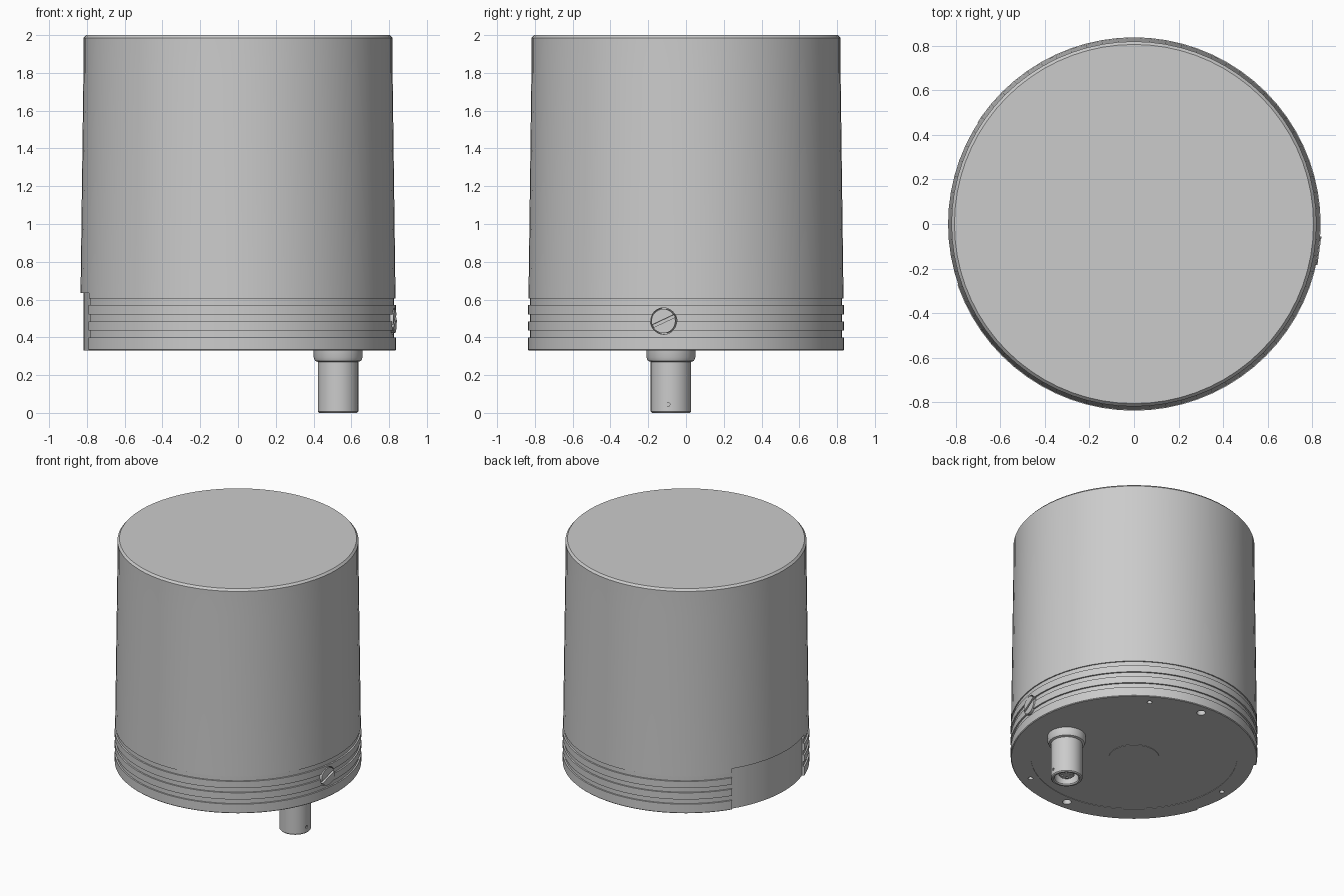
import bpy, bmesh, math
from mathutils import Matrix, Vector

old = bpy.data.objects.get("Cube")
if old:
    bpy.data.objects.remove(old, do_unlink=True)

grey = bpy.data.materials.new("light_grey_metal")
grey.use_nodes = True
colour = (0.6, 0.6, 0.6, 1)
grey.diffuse_color = colour
grey.node_tree.nodes["Principled BSDF"].inputs["Base Color"].default_value = colour


def make_object(name, bm):
    bmesh.ops.recalc_face_normals(bm, faces=bm.faces)
    mesh = bpy.data.meshes.new(name)
    bm.to_mesh(mesh)
    bm.free()
    mesh.materials.append(grey)
    obj = bpy.data.objects.new(name, mesh)
    bpy.context.collection.objects.link(obj)
    return obj


def lathe(name, profile, sides, centre=(0, 0)):
    """Closed solid from (radius, z) points that start and end on the axis."""
    bm = bmesh.new()
    verts = [bm.verts.new((r, 0, z)) for r, z in profile]
    edges = [bm.edges.new(pair) for pair in zip(verts, verts[1:])]
    bmesh.ops.spin(bm, geom=verts + edges, cent=(0, 0, 0), axis=(0, 0, 1),
                   angle=math.tau, steps=sides, use_merge=True)
    bmesh.ops.remove_doubles(bm, verts=bm.verts, dist=1e-5)
    bmesh.ops.translate(bm, verts=bm.verts, vec=(*centre, 0))
    return make_object(name, bm)


def rod(name, radius, depth, matrix, sides=32):
    bm = bmesh.new()
    bmesh.ops.create_cone(bm, cap_ends=True, segments=sides, radius1=radius,
                          radius2=radius, depth=depth, matrix=matrix)
    return make_object(name, bm)


def cut(target, cutter, keep=False):
    mod = target.modifiers.new("cut", "BOOLEAN")
    mod.operation, mod.solver, mod.object = "DIFFERENCE", "EXACT", cutter
    bpy.context.view_layer.objects.active = target
    bpy.ops.object.modifier_apply(modifier=mod.name)
    if not keep:
        bpy.data.objects.remove(cutter, do_unlink=True)


def smooth(obj):
    bpy.ops.object.select_all(action="DESELECT")
    obj.select_set(True)
    bpy.context.view_layer.objects.active = obj
    bpy.ops.object.shade_smooth_by_angle(angle=math.radians(30))


def polar(radius, degrees, z):
    a = math.radians(degrees)
    return Vector((radius * math.cos(a), radius * math.sin(a), z))


SIDES = 72
BOTTOM, RIM, BAND, GROOVE = 0.33, 0.605, 0.837, 0.826

# Tapered cover with a straight collar and a chamfered top
cover = lathe("cover", [(0, RIM), (0.834, RIM), (0.8185, 1.8), (0.8185, 1.985),
                        (0.805, 2), (0, 2)], SIDES)

# Ribbed base with a shallow recess and a centre boss underneath
profile = [(0, BOTTOM), (0.17, BOTTOM), (0.17, BOTTOM + 0.003),
           (0.7, BOTTOM + 0.003), (0.7, BOTTOM), (BAND - 0.005, BOTTOM),
           (BAND, BOTTOM + 0.005)]
for low, high in ((0.4, 0.435), (0.485, 0.52), (0.57, RIM + 0.01)):
    profile += [(BAND, low), (GROOVE, low), (GROOVE, high)]
    if high < RIM:
        profile.append((BAND, high))
profile[-1] = (GROOVE, RIM)
profile += [(0.8, RIM), (0.8, RIM + 0.02), (0, RIM + 0.02)]
base = lathe("base", profile, SIDES)

# Label recess on the side opposite the screw
bm = bmesh.new()
steps = 14
angles = [147 + 52 * i / steps for i in range(steps + 1)]
outline = [polar(0.818, a, 0.2) for a in angles]
outline += [polar(1, a, 0.2) for a in reversed(angles)]
face = bm.faces.new([bm.verts.new(p) for p in outline])
side = bmesh.ops.extrude_face_region(bm, geom=[face])["geom"]
bmesh.ops.translate(bm, vec=(0, 0, 0.436),
                    verts=[v for v in side if isinstance(v, bmesh.types.BMVert)])
recess = make_object("recess_cutter", bm)
cut(cover, recess, keep=True)
cut(base, recess)

# Small and large mounting holes in the underside
holes = [(a, 0.017) for a in (58, 178, 298)] + [(a, 0.03) for a in (87, 267)]
for angle, radius in holes:
    place = Matrix.Translation(polar(0.757, angle, BOTTOM))
    cut(base, rod("hole_cutter", radius, 0.3, place, 20))

# Slotted side screw seated in its own hole
screw_angle = -8.2
turn = (Matrix.Rotation(math.radians(screw_angle), 4, "Z")
        @ Matrix.Rotation(math.pi / 2, 4, "Y"))
seat = Matrix.Translation(polar(0.84, screw_angle, 0.486)) @ turn
cut(base, rod("seat_cutter", 0.07, 0.12, seat))
head = Matrix.Translation(polar(0.79, screw_angle, 0.486)) @ turn
screw = rod("side_screw", 0.064, 0.1, head)
bm = bmesh.new()
bmesh.ops.create_cube(bm, size=1, matrix=seat
                      @ Matrix.Rotation(math.radians(25), 4, "Z")
                      @ Matrix.Diagonal((0.016, 0.2, 0.04, 1)))
cut(screw, make_object("slot_cutter", bm))

# Cable connector: collar, barrel and open bore
cx, cy = 0.53, -0.08
connector = lathe("connector_barrel", [
    (0, 0.1), (0.082, 0.1), (0.082, 0.008), (0.088, 0), (0.1, 0), (0.107, 0.007),
    (0.107, 0.27), (0.122, 0.275), (0.13, 0.295), (0.13, 0.35), (0, 0.35)],
    40, (cx, cy))
dimple = Matrix.Translation((cx + 0.107, cy - 0.015, 0.045)) @ Matrix.Rotation(
    math.pi / 2, 4, "Y")
cut(connector, rod("dimple_cutter", 0.01, 0.02, dimple, 12))

# Socket insert with contact holes
insert = lathe("connector_insert", [(0, 0.03), (0.05, 0.03), (0.055, 0.035),
                                    (0.055, 0.11), (0, 0.11)], 32, (cx, cy))
for i in range(4):
    spot = polar(0.03, 45 + 90 * i, 0.03) + Vector((cx, cy, 0))
    cut(insert, rod("contact_cutter", 0.009, 0.06, Matrix.Translation(spot), 12))

for obj in (cover, base, screw, connector, insert):
    smooth(obj)
